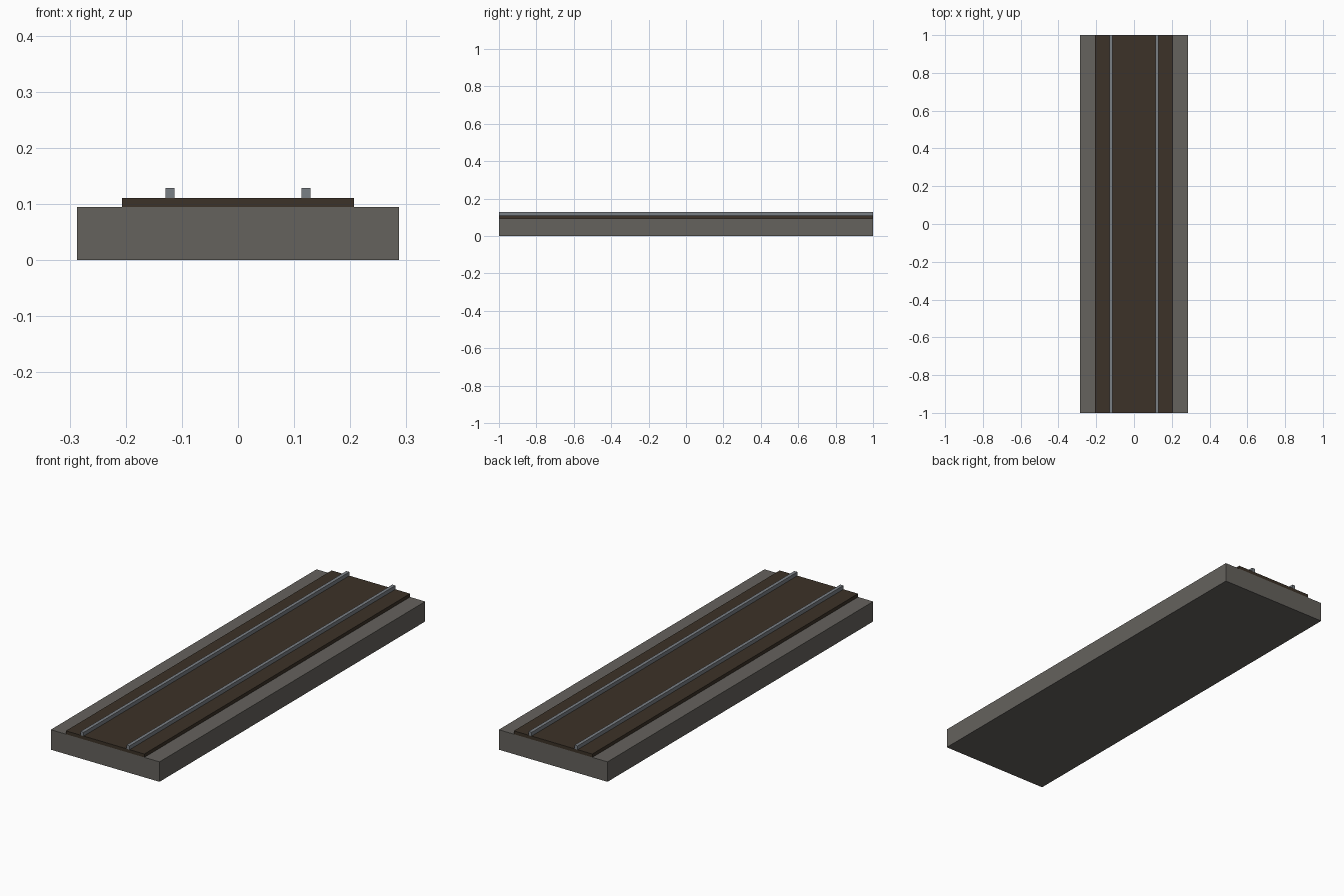
import bpy

cube = bpy.data.objects.get("Cube")
if cube:
    bpy.data.objects.remove(cube, do_unlink=True)


def material(name, rgb):
    mat = bpy.data.materials.new(name)
    mat.use_nodes = True
    colour = (*rgb, 1.0)
    mat.diffuse_color = colour
    mat.node_tree.nodes["Principled BSDF"].inputs["Base Color"].default_value = colour
    return mat


def slab(name, x, width, bottom, top, mat):
    """Full-length box centred on x, spanning bottom to top."""
    bpy.ops.mesh.primitive_cube_add(size=1, location=(x, 0, (bottom + top) / 2))
    obj = bpy.context.object
    obj.name = name
    obj.scale = (width, LENGTH, top - bottom)
    bpy.ops.object.transform_apply(location=False, rotation=False, scale=True)
    obj.data.materials.append(mat)
    return obj


LENGTH = 2.0
BED_TOP, DECK_TOP, RAIL_TOP = 0.095, 0.111, 0.129

gravel = material("gravel grey", (0.130, 0.122, 0.110))
timber = material("dark timber", (0.045, 0.032, 0.021))
steel = material("rail steel", (0.195, 0.215, 0.235))

# Gravel bed and the timber deck on it
slab("gravel_bed", 0, 0.573, 0, BED_TOP, gravel)
slab("timber_deck", 0, 0.413, BED_TOP, DECK_TOP, timber)

# Pair of rails
for side, sign in (("left", 1), ("right", -1)):
    slab(side + "_rail", sign * 0.121, 0.016, DECK_TOP, RAIL_TOP, steel)
